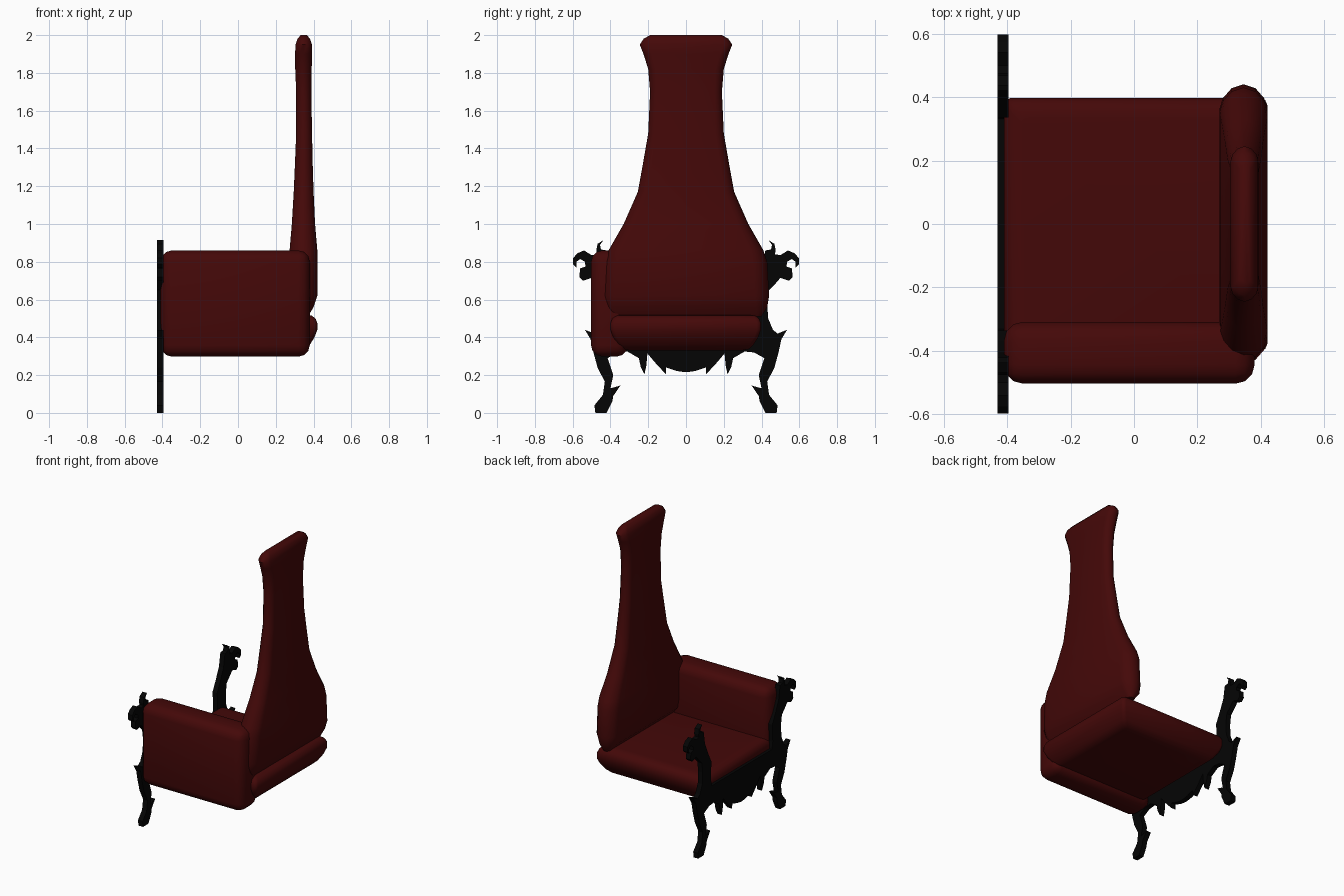
import bpy, bmesh, math

if "Cube" in bpy.data.objects:
    bpy.data.objects.remove(bpy.data.objects["Cube"])


def material(name, rgb):
    m = bpy.data.materials.new(name)
    m.diffuse_color = (*rgb, 1)
    m.use_nodes = True
    m.node_tree.nodes["Principled BSDF"].inputs["Base Color"].default_value = m.diffuse_color
    return m


RED = material("dark red leather", (0.058, 0.0025, 0.0025))
BLACK = material("black wood", (0.0015, 0.0015, 0.0015))


def finish(bm, name, mat, smooth=True):
    bmesh.ops.recalc_face_normals(bm, faces=bm.faces[:])
    me = bpy.data.meshes.new(name)
    bm.to_mesh(me)
    bm.free()
    ob = bpy.data.objects.new(name, me)
    bpy.context.collection.objects.link(ob)
    me.materials.append(mat)
    if smooth:
        bpy.ops.object.select_all(action='DESELECT')
        ob.select_set(True)
        bpy.context.view_layer.objects.active = ob
        bpy.ops.object.shade_smooth_by_angle(angle=math.radians(50))
    return ob


def loft(name, sections):
    """Skin closed point loops from bottom to top and cap both ends."""
    bm = bmesh.new()
    loops = [[bm.verts.new(p) for p in s] for s in sections]
    for a, b in zip(loops, loops[1:]):
        for i in range(len(a)):
            j = (i + 1) % len(a)
            bm.faces.new((a[i], a[j], b[j], b[i]))
    bm.faces.new(loops[0])
    bm.faces.new(loops[-1])
    return finish(bm, name, RED)


# Seat: pillow with softened corners (z, inset from the full outline)
def seat_section(z, d):
    x0, x1, y0, y1, c = -0.41 + d, 0.42 - d, -0.40 + d, 0.397 - d, 0.022
    pts = []
    for x, y, sx, sy in ((x0, y0, 1, 1), (x1, y0, -1, 1), (x1, y1, -1, -1), (x0, y1, 1, -1)):
        ends = [(x, y + sy * c, z), (x + sx * c * .3, y + sy * c * .3, z), (x + sx * c, y, z)]
        pts += ends if sx == sy else ends[::-1]
    return pts


loft("seat", [seat_section(z, d) for z, d in (
    (0.33, 0.10), (0.337, 0.065), (0.36, 0.04), (0.40, 0.015), (0.44, 0.0),
    (0.475, 0.0), (0.50, 0.01), (0.515, 0.03), (0.52, 0.06))])

# Single side arm: rounded box
lo, hi = (-0.41, -0.503, 0.298), (0.38, -0.308, 0.86)
bm = bmesh.new()
bmesh.ops.create_cube(bm, size=1)
for v in bm.verts:
    v.co = [(lo[i] + hi[i]) / 2 + v.co[i] * (hi[i] - lo[i]) for i in range(3)]
bmesh.ops.bevel(bm, geom=bm.edges[:], offset=0.06, segments=3, profile=0.5, affect='EDGES')
finish(bm, "arm", RED)


# Tall back: sections with blunt pointed sides
def back_section(z, hy, x0, x1):
    r, cx = (x1 - x0) / 2, (x0 + x1) / 2
    return [(cx + side * r * math.cos(math.pi * i / 6),
             side * (hy - r + r * math.sin(math.pi * i / 6) ** 1.25), z)
            for side in (1, -1) for i in range(7)]


# (z, half width in y, x front, x rear)
loft("tall_back", [back_section(*r) for r in (
    (0.51, 0.40, 0.32, 0.37), (0.56, 0.43, 0.28, 0.40), (0.62, 0.44, 0.27, 0.42),
    (0.80, 0.43, 0.27, 0.42), (0.86, 0.41, 0.273, 0.42), (1.0, 0.33, 0.285, 0.408),
    (1.17, 0.255, 0.295, 0.40), (1.33, 0.226, 0.302, 0.395), (1.48, 0.20, 0.308, 0.392),
    (1.70, 0.19, 0.308, 0.388), (1.82, 0.20, 0.303, 0.39), (1.90, 0.225, 0.302, 0.392),
    (1.95, 0.245, 0.305, 0.391), (1.98, 0.225, 0.315, 0.381), (2.0, 0.19, 0.332, 0.365))])

# Carved front frame: half outline (y, z) from apron top out round the scroll, leg and apron
half = [(0, .45), (.33, .45), (.34, .50), (.335, .62), (.37, .69), (.405, .77), (.42, .86),
        (.45, .865), (.455, .89), (.436, .915), (.468, .895), (.475, .86), (.47, .84),
        (.50, .835), (.54, .86), (.575, .845), (.597, .82), (.597, .785), (.58, .77),
        (.58, .80), (.56, .815), (.535, .80), (.532, .775), (.56, .765), (.565, .72),
        (.545, .70), (.50, .715), (.47, .68), (.44, .65), (.43, .58), (.435, .50),
        (.46, .44), (.485, .42), (.535, .44), (.505, .39), (.49, .32), (.468, .24),
        (.43, .165), (.44, .095), (.485, .04), (.48, 0), (.42, 0), (.39, .06),
        (.385, .09), (.347, .145), (.40, .13), (.385, .2), (.415, .29), (.36, .32),
        (.31, .325), (.25, .29), (.24, .245), (.22, .205), (.21, .25), (.204, .315),
        (.167, .27), (.107, .205), (.105, .24), (.05, .222), (0, .215)]
outline = half + [(-y, z) for y, z in reversed(half[1:-1])]
bm = bmesh.new()
face = bm.faces.new([bm.verts.new((-0.43, y, z)) for y, z in outline])
moved = bmesh.ops.extrude_face_region(bm, geom=[face], use_keep_orig=True)["geom"]
bmesh.ops.translate(bm, vec=(0.035, 0, 0),
                    verts=[g for g in moved if isinstance(g, bmesh.types.BMVert)])
bmesh.ops.recalc_face_normals(bm, faces=bm.faces[:])
bmesh.ops.triangulate(bm, faces=[f for f in bm.faces if len(f.verts) > 4])
finish(bm, "carved_front_frame", BLACK, smooth=False)
